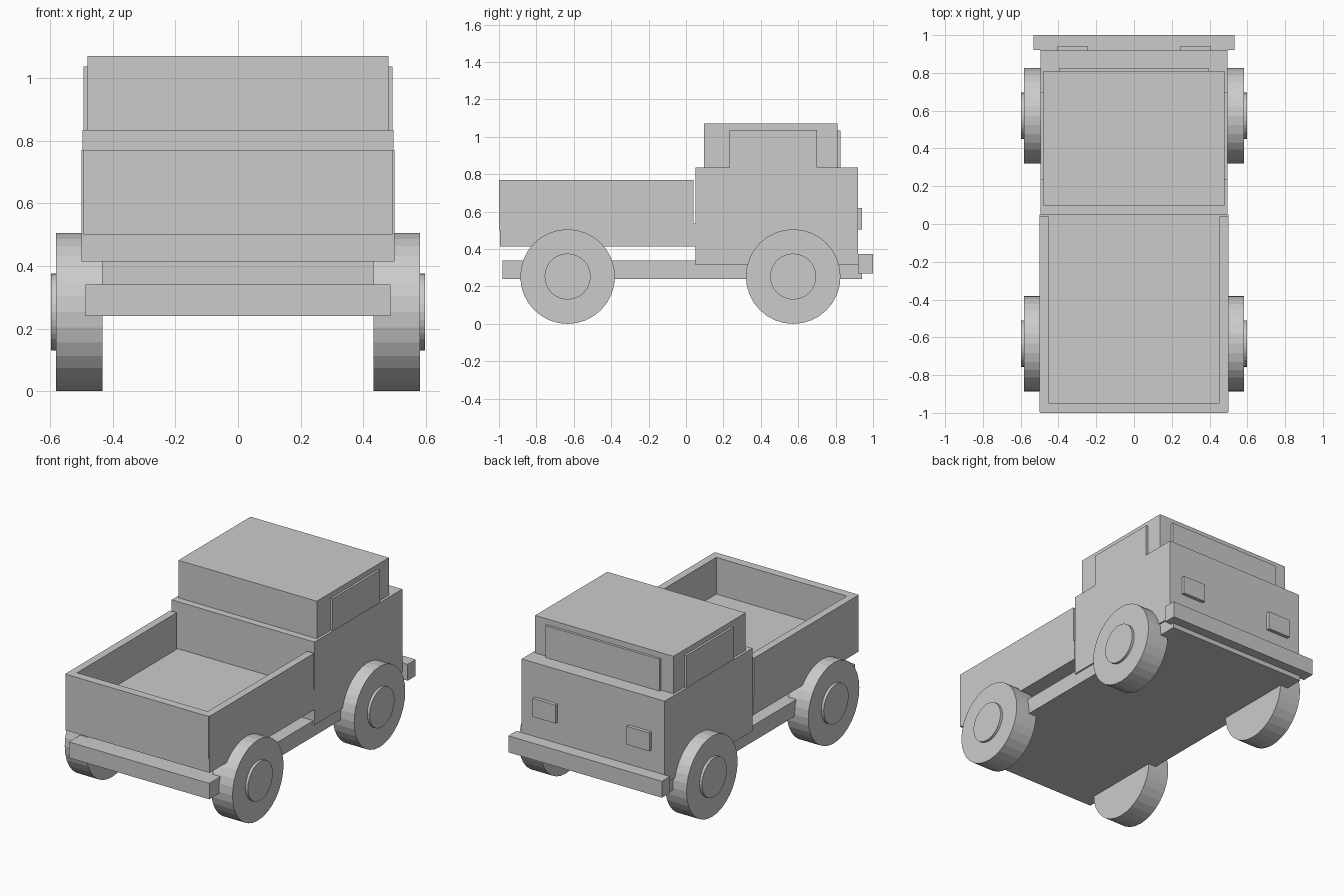
import bpy
from math import radians

old = bpy.data.objects.get("Cube")
if old:
    bpy.data.objects.remove(old, do_unlink=True)

# Single plain grey for the whole truck
grey = bpy.data.materials.new("plain_grey")
grey.use_nodes = True
GREY = (0.6, 0.6, 0.6, 1.0)
grey.diffuse_color = GREY
grey.node_tree.nodes["Principled BSDF"].inputs["Base Color"].default_value = GREY


def box(name, x, y, z):
    """Box spanning the given (low, high) ranges."""
    spans = (x, y, z)
    bpy.ops.mesh.primitive_cube_add(size=1, location=[(a + b) / 2 for a, b in spans])
    ob = bpy.context.object
    ob.name = name
    ob.scale = [b - a for a, b in spans]
    bpy.ops.object.transform_apply(location=False, rotation=False, scale=True)
    ob.data.materials.append(grey)
    return ob


def wide(name, half, y, z):
    """Box centred across the truck."""
    return box(name, (-half, half), y, z)


def disc(name, side, x_in, x_out, y, z, radius):
    """Flat-shaded cylinder lying along x."""
    bpy.ops.mesh.primitive_cylinder_add(
        vertices=32, radius=radius, depth=x_out - x_in,
        location=(side * (x_in + x_out) / 2, y, z), rotation=(0, radians(90), 0))
    ob = bpy.context.object
    ob.name = name
    ob.data.materials.append(grey)


# Chassis and bumper
wide("chassis", 0.487, (-0.98, 0.94), (0.24, 0.34))
wide("bumper", 0.533, (0.92, 1.0), (0.27, 0.373))

# Cab with raised roof block and windscreen
wide("cab_body", 0.496, (0.05, 0.92), (0.315, 0.835))
wide("cab_top", 0.48, (0.095, 0.81), (0.835, 1.07))
wide("windscreen", 0.395, (0.81, 0.826), (0.835, 1.035))

# Cargo bed floor and tailgate
wide("bed_floor", 0.5, (-0.995, 0.05), (0.415, 0.54))
wide("tailgate", 0.495, (-1.0, -0.947), (0.5, 0.77))

# Paired parts on both sides
for label, s in (("left", 1), ("right", -1)):
    def pair(name, a, b, y, z):
        box(f"{label}_{name}", sorted((s * a, s * b)), y, z)

    pair("bed_wall", 0.453, 0.5, (-0.995, 0.04), (0.54, 0.77))
    pair("side_window", 0.48, 0.494, (0.232, 0.7), (0.835, 1.037))
    pair("headlight", 0.247, 0.405, (0.92, 0.942), (0.505, 0.62))
    for axle, y in (("cab", 0.573), ("bed", -0.633)):
        disc(f"{label}_{axle}_wheel", s, 0.433, 0.582, y, 0.253, 0.253)
        disc(f"{label}_{axle}_hub", s, 0.582, 0.598, y, 0.253, 0.123)
